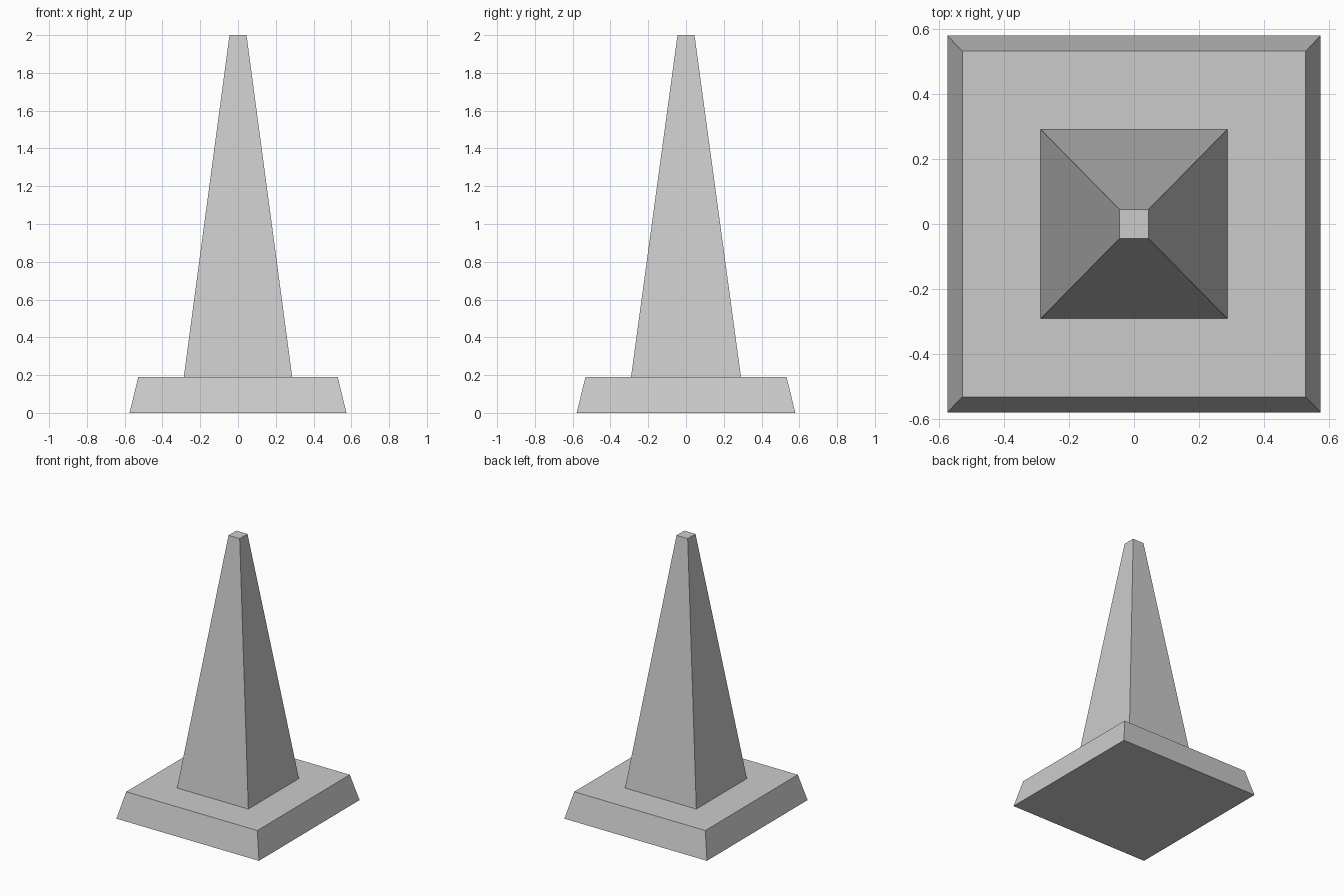
import bpy
import bmesh

cube = bpy.data.objects.get("Cube")
if cube:
    bpy.data.objects.remove(cube, do_unlink=True)

# Single plain grey
GREY = (0.6, 0.6, 0.6, 1.0)
grey = bpy.data.materials.new("plain grey")
grey.use_nodes = True
grey.diffuse_color = GREY
grey.node_tree.nodes["Principled BSDF"].inputs["Base Color"].default_value = GREY


def tapered_block(name, bottom, top, z0, z1):
    """Four-sided block whose half sizes (x, y) change from bottom to top."""
    bm = bmesh.new()
    bmesh.ops.create_cube(bm, size=2)
    for v in bm.verts:
        half, z = (top, z1) if v.co.z > 0 else (bottom, z0)
        v.co = (v.co.x * half[0], v.co.y * half[1], z)
    mesh = bpy.data.meshes.new(name)
    bm.to_mesh(mesh)
    bm.free()
    mesh.materials.append(grey)
    obj = bpy.data.objects.new(name, mesh)
    bpy.context.collection.objects.link(obj)
    return obj


# Sloped foot plate and the tall tapering body standing on it
tapered_block("base_plate", (0.574, 0.579), (0.528, 0.532), 0, 0.19)
tapered_block("tapered_body", (0.287, 0.291), (0.045, 0.045), 0.19, 2)
